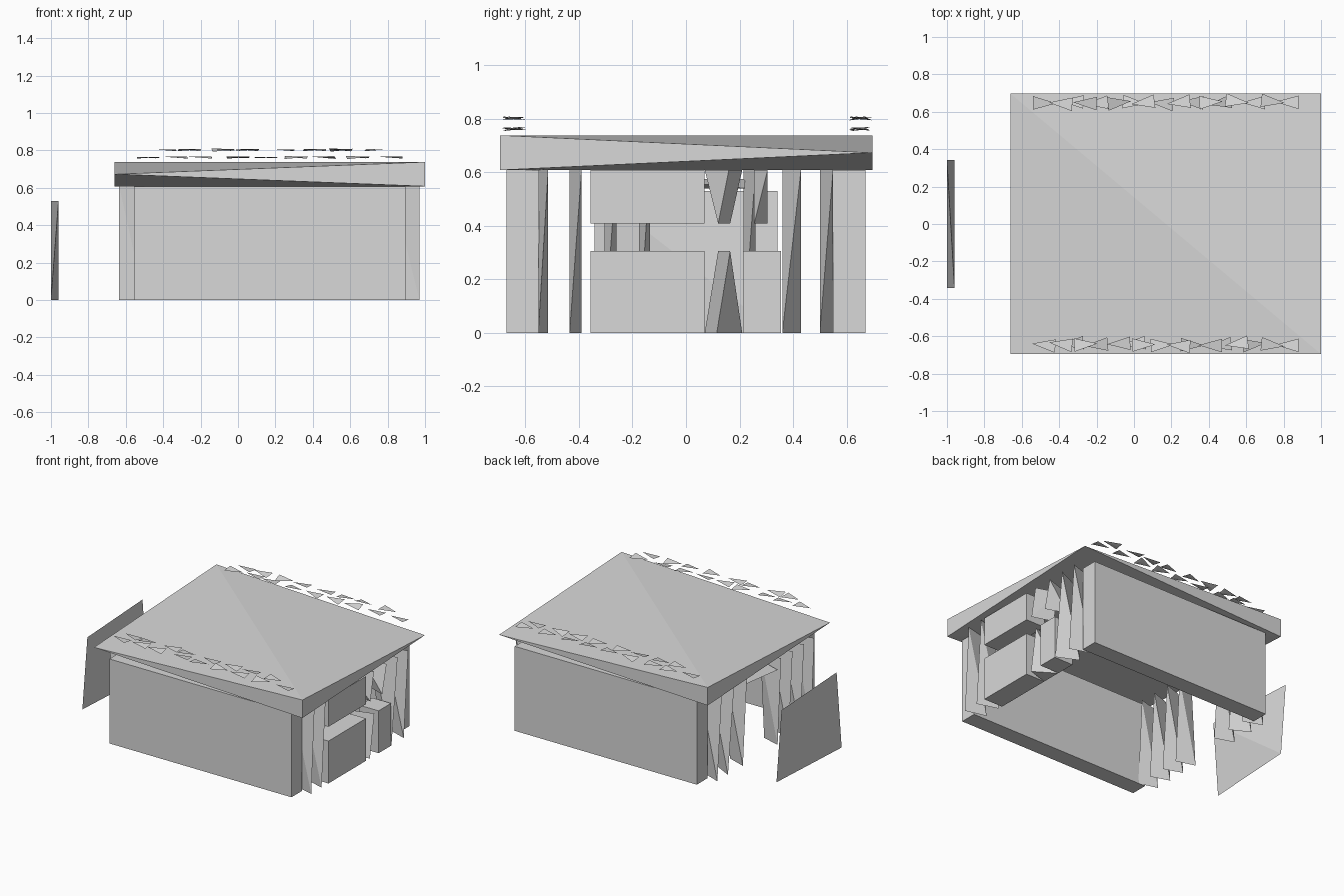
import bpy, bmesh, math, random
from mathutils import Vector

if "Cube" in bpy.data.objects:
    bpy.data.objects.remove(bpy.data.objects["Cube"])

random.seed(4)
grey = bpy.data.materials.new("plain grey")
grey.diffuse_color = (0.69, 0.69, 0.69, 1)
grey.use_nodes = True
grey.node_tree.nodes["Principled BSDF"].inputs["Base Color"].default_value = grey.diffuse_color


def finish(name, bm):
    bmesh.ops.recalc_face_normals(bm, faces=bm.faces)
    me = bpy.data.meshes.new(name)
    bm.to_mesh(me)
    bm.free()
    me.materials.append(grey)
    ob = bpy.data.objects.new(name, me)
    bpy.context.collection.objects.link(ob)
    return ob


def hull(name, pts):
    """Closed convex solid around a few corner points."""
    bm = bmesh.new()
    for p in pts:
        bm.verts.new(p)
    bmesh.ops.convex_hull(bm, input=bm.verts)
    return finish(name, bm)


def box(name, x0, x1, y0, y1, z0, z1):
    return hull(name, [(x, y, z) for x in (x0, x1) for y in (y0, y1) for z in (z0, z1)])


def slat(name, x_right, x_left, y0, y1, z0=0.0, z1=0.61):
    """Twisted upright board: its two long edges lean opposite ways."""
    return hull(name, [(x_right, y0, z0), (x_right, y1, z1), (x_left, y1, z0), (x_left, y0, z1)])


# Roof: thick along one diagonal, thinning to a point at the other two corners
hull("roof", [(-0.66, 0.697, 0.738), (-0.66, 0.697, 0.608), (1, -0.695, 0.738), (1, -0.695, 0.608),
              (-0.66, -0.695, 0.673), (1, 0.697, 0.673)])

# Long walls
box("front_wall", -0.555, 0.895, -0.67, -0.55, 0, 0.608)
box("back_wall", -0.555, 0.895, 0.55, 0.67, 0, 0.608)

# Window side: solid blocks above and below the opening
box("window_sill_block", 0.82, 0.97, -0.357, 0.07, 0, 0.305)
box("window_head_block", 0.82, 0.97, -0.357, 0.07, 0.408, 0.608)
box("short_sill_block", 0.82, 0.97, 0.213, 0.355, 0, 0.305)

# Wedge boards between the blocks
hull("lower_wedge", [(0.97, 0.115, 0), (0.97, 0.165, 0.305), (0.82, 0.07, 0),
                     (0.82, 0.21, 0), (0.82, 0.12, 0.305)])
hull("upper_wedge", [(0.97, 0.12, 0.408), (0.97, 0.16, 0.608), (0.82, 0.07, 0.608),
                     (0.82, 0.21, 0.608), (0.82, 0.165, 0.408)])
slat("short_upper_slat", 0.97, 0.82, 0.255, 0.305, 0.408, 0.608)

# Upright slats on both open sides
for i, (y0, y1) in enumerate([(-0.552, -0.515), (-0.435, -0.39), (0.36, 0.43), (0.50, 0.55)]):
    slat(f"right_slat_{i}", 0.97, 0.82, y0, y1)
for i, (y0, y1) in enumerate([(-0.552, -0.515), (-0.435, -0.39), (-0.305, -0.26), (-0.175, -0.135),
                              (0.215, 0.26), (0.36, 0.43), (0.50, 0.55)]):
    slat(f"left_slat_{i}", -0.50, -0.635, y0, y1)

# Thin lintel over the doorway
hull("door_lintel", [(-0.635, -0.135, 0.54), (-0.635, 0.22, 0.575),
                     (-0.50, -0.135, 0.575), (-0.50, 0.22, 0.54)])

# Detached door panel, slightly twisted
hull("door_panel", [(-1, 0.342, 0.53), (-0.96, 0.342, 0), (-0.96, -0.342, 0.53), (-1, -0.342, 0)])

# Loose pointed shards in two layers along the front and back roof edges
layers = {0.762: [-0.48, -0.33, -0.2, 0.0, 0.15, 0.31, 0.46, 0.64, 0.82],
          0.802: [-0.39, -0.26, -0.08, 0.05, 0.24, 0.41, 0.55, 0.74]}
for side, y in (("front", -0.645), ("back", 0.65)):
    for z, xs in layers.items():
        for i, x in enumerate(xs):
            d = random.choice((-1, 1))
            s = random.choice((-1, 1)) * random.uniform(0.002, 0.009)
            c = Vector((x, y + random.uniform(-0.006, 0.006), z))
            t = random.uniform(-0.15, 0.15)
            pts = []
            for u, v, w in ((0.065 * d, 0, 0.004), (-0.06 * d, 0.036, -s),
                            (-0.06 * d, -0.036, s), (-0.04 * d, 0.0, -0.004)):
                pts.append(c + Vector((u * math.cos(t) - v * math.sin(t),
                                       u * math.sin(t) + v * math.cos(t), w)))
            hull(f"{side}_shard_{int(z * 1000)}_{i}", pts)
